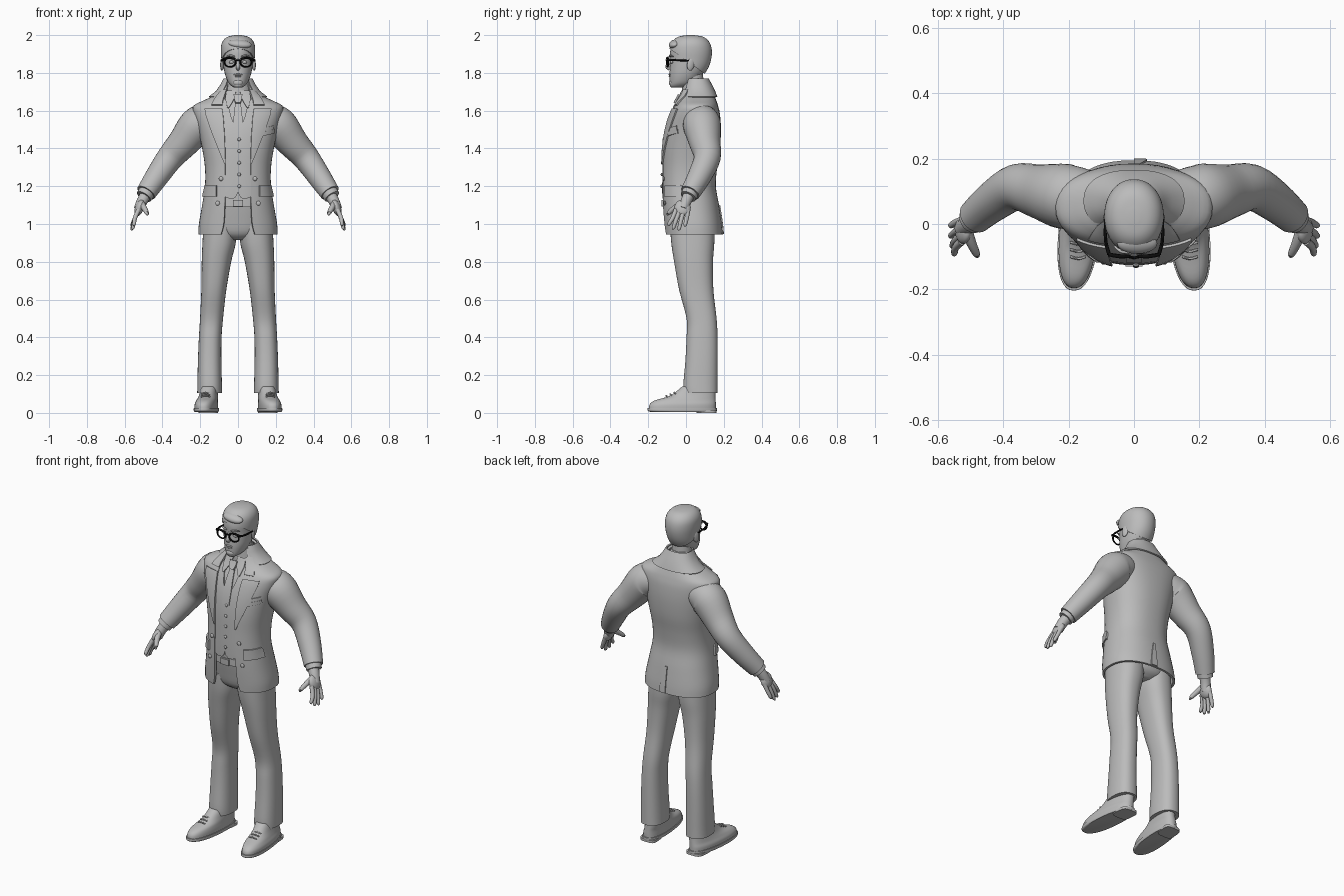
import bpy, bmesh, math
from mathutils import Vector

cube = bpy.data.objects.get("Cube")
if cube:
    bpy.data.objects.remove(cube, do_unlink=True)


def material(name, value):
    m = bpy.data.materials.new(name)
    m.use_nodes = True
    m.diffuse_color = (value, value, value, 1)
    m.node_tree.nodes["Principled BSDF"].inputs["Base Color"].default_value = (value, value, value, 1)
    return m


GREY, BLACK = material("clay grey", 0.5), material("frame black", 0.004)


def finish(ob, mat=GREY, thick=0, offset=0):
    """Colour, thicken and smooth an object."""
    ob.data.materials.clear()
    ob.data.materials.append(mat)
    bpy.ops.object.select_all(action="DESELECT")
    bpy.context.view_layer.objects.active = ob
    ob.select_set(True)
    if thick:
        mod = ob.modifiers.new("thickness", "SOLIDIFY")
        mod.thickness, mod.offset = thick, offset
        bpy.ops.object.convert(target="MESH")
    bpy.ops.object.shade_smooth_by_angle(angle=math.radians(45))
    return ob


def skin(name, rings, closed=True, mat=GREY, thick=0, offset=0, cut=None):
    """Surface through a list of rings; closed rings are capped."""
    bm = bmesh.new()
    grid = [[bm.verts.new(p) for p in ring] for ring in rings]
    n = len(grid[0])
    for lo, hi in zip(grid, grid[1:]):
        for j in range(n if closed else n - 1):
            k = (j + 1) % n
            bm.faces.new((lo[j], lo[k], hi[k], hi[j]))
    if closed:
        bm.faces.new(grid[0][::-1])
        bm.faces.new(grid[-1])
        bmesh.ops.recalc_face_normals(bm, faces=bm.faces[:])
    if cut:
        geom = bm.verts[:] + bm.edges[:] + bm.faces[:]
        bmesh.ops.bisect_plane(bm, geom=geom, plane_co=cut[0], plane_no=cut[1], clear_inner=True)
    me = bpy.data.meshes.new(name)
    bm.to_mesh(me)
    bm.free()
    ob = bpy.data.objects.new(name, me)
    bpy.context.collection.objects.link(ob)
    return finish(ob, mat, thick, offset)


def smooth(rows, steps=4):
    """Catmull-Rom interpolation of rows of numbers."""
    out, last = [], len(rows) - 1
    for i in range(last):
        quad = zip(rows[max(i - 1, 0)], rows[i], rows[i + 1], rows[min(i + 2, last)])
        quad = list(quad)
        for s in range(steps):
            t = s / steps
            out.append([b + t * (c - a + t * (2*a - 5*b + 4*c - d + t * (3*(b - c) + d - a))) / 2
                        for a, b, c, d in quad])
    return out + [list(rows[-1])]


def power(v, p):
    return math.copysign(abs(v) ** p, v)


def section(z, a, f, b, gap=0, p=0.85, cx=0, n=40, shear=0):
    """Horizontal rounded ring, optionally open at the front."""
    start = math.asin((gap / a) ** (1 / p)) if gap else 0
    count = n + 1 if gap else n
    ring = []
    for j in range(count):
        t = start + (2 * math.pi - 2 * start) * j / n
        y = (f + b) / 2 - (b - f) / 2 * power(math.cos(t), p)
        ring.append((cx + a * power(math.sin(t), p) + shear * y, y, z))
    return ring


def loft(name, rows, p=0.85, side=1, shear=0, **kw):
    """Rows are z, half width, front y, back y, centre x."""
    rings = [section(r[0], r[1], r[2], r[3], p=p, cx=side * r[4] if len(r) > 4 else 0,
                     shear=side * shear) for r in smooth(rows)]
    return skin(name, rings, **kw)


def tube(name, path, mat=GREY, n=16, steps=4):
    """Round limb; path rows are x, y, z, radius."""
    rows = smooth(path, steps)
    pts = [Vector(r[:3]) for r in rows]
    rings = []
    for i, (c, r) in enumerate(zip(pts, rows)):
        d = (pts[min(i + 1, len(pts) - 1)] - pts[max(i - 1, 0)]).normalized()
        u = d.cross(Vector((0.1, 0.7, 0.7)) if abs(d.y) < 0.6 else Vector((0, 0, 1))).normalized()
        v = d.cross(u)
        rings.append([c + r[3] * (u * math.cos(k) + v * math.sin(k))
                      for k in (2 * math.pi * j / n for j in range(n))])
    return skin(name, rings, mat=mat)


def ball(name, loc, size, rot=(0, 0, 0)):
    bpy.ops.mesh.primitive_uv_sphere_add(segments=20, ring_count=12, location=loc, rotation=rot)
    ob = bpy.context.object
    ob.name, ob.scale = name, size
    return finish(ob)


# Jacket: z, half width, front y, back y, half opening
JACKET = [(.945, .21, -.115, .195, .09), (1, .207, -.12, .19, .076), (1.1, .19, -.128, .175, .07),
          (1.2, .175, -.13, .158, .07), (1.3, .175, -.128, .165, .068), (1.4, .19, -.125, .18, .07),
          (1.5, .212, -.11, .185, .075), (1.58, .235, -.085, .18, .083), (1.625, .236, -.062, .17, .085),
          (1.655, .18, -.045, .16, .08), (1.68, .13, -.032, .15, .07), (1.72, .09, -.015, .135, .06),
          (1.76, .07, .0, .115, .05)]
DENSE = smooth(JACKET)
skin("jacket", [section(*r) for r in DENSE], closed=False, thick=.012, offset=-1)
skin("jacket_collar", [section(z, a, f, b, g) for z, a, f, b, g in
     [(1.672, .152, -.02, .162, .11), (1.70, .115, -.012, .152, .08),
      (1.735, .09, -.008, .135, .062), (1.768, .073, .004, .117, .052)]], closed=False, thick=.008)


def surface(x, z, back=False):
    """Depth of the jacket surface at x, z."""
    z = min(max(z, DENSE[0][0]), DENSE[-1][0])
    lo, hi = next((l, h) for l, h in zip(DENSE, DENSE[1:]) if l[0] <= z <= h[0])
    k = (z - lo[0]) / (hi[0] - lo[0])
    _, a, f, b, _ = [l + k * (h - l) for l, h in zip(lo, hi)]
    s = min(abs(x) / a, .995) ** (1 / .85)
    d = (b - f) / 2 * (1 - s * s) ** .425
    return (f + b) / 2 + (d if back else -d)


def panel(name, rows, off=.004, thick=.006, side=1, slant=0, back=False):
    """Cloth plate following the jacket; rows are z, inner x, outer x."""
    rings = []
    for z, x0, x1 in smooth(rows, 3):
        ring = []
        for j in range(9):
            x = x0 + (x1 - x0) * j / 8
            zz = z + slant * (x - x0)
            ring.append((side * x, surface(x, zz, back) + (off if back else -off), zz))
        rings.append(ring)
    return skin(name, rings, closed=False, thick=thick)


# Shirt, waistcoat, tie and belt
loft("shirt", [(z, a - .02, f + .014, b - .02) for z, a, f, b, _ in JACKET[2:]])
loft("neck", [(1.64, .075, -.01, .1), (1.70, .06, -.012, .098), (1.75, .056, -.015, .093),
              (1.80, .055, -.03, .09)], p=1)
loft("shirt_collar", [(1.68, .078, -.022, .115), (1.72, .068, -.02, .11), (1.752, .061, -.017, .105)], p=1)
panel("tie_blade", [(1.45, -.022, .022), (1.54, -.025, .025), (1.645, -.014, .014)], off=-.002)
panel("tie_knot", [(1.64, -.013, .013), (1.66, -.02, .02), (1.685, -.023, .023)], off=.007, thick=.014)
loft("belt", [(1.09, .168, -.117, .15), (1.13, .165, -.117, .15)])
panel("belt_buckle", [(1.092, -.026, .026), (1.128, -.026, .026)], off=-.004, thick=.01)
panel("back_vent", [(.948, 0, .04), (1.0, 0, .035), (1.1, 0, .012)], off=.003, back=True)
for i in range(5):
    z = 1.2 + i * .062
    ball("waistcoat_button", (.006, surface(0, z) + .001, z), (.009, .006, .009))

for side, word in ((1, "left"), (-1, "right")):
    panel(word + "_waistcoat", [(1.135, .022, .045), (1.17, 0, .1), (1.3, 0, .11), (1.47, 0, .12),
          (1.56, .034, .11), (1.66, .058, .09)], off=-.007, side=side)
    panel(word + "_shirt_collar_tip", [(1.615, .048, .056), (1.66, .022, .066), (1.705, .01, .06)],
          off=.001, side=side)
    panel(word + "_lapel", [(1.32, .066, .072), (1.45, .07, .125), (1.57, .078, .168), (1.61, .084, .175)],
          off=.005, side=side, thick=.008)
    panel(word + "_lapel_collar", [(1.63, .083, .14), (1.66, .078, .125), (1.71, .06, .086)],
          off=.005, side=side, thick=.008)
    panel(word + "_pocket_flap", [(1.145, .115, .186), (1.205, .115, .172)], side=side, off=.006, thick=.01)
    for x, z in ((.09, 1.24), (.108, 1.11)):
        ball(word + "_jacket_button", (side * x, surface(x, z) - .003, z), (.012, .006, .012))

    # Sleeve, cuff and hand
    def mirrored(path):
        return [(side * x, y, z, r) for x, y, z, r in path]
    tube(word + "_sleeve", mirrored([(.12, .085, 1.55, .075), (.165, .085, 1.545, .09),
         (.215, .085, 1.52, .1), (.29, .1, 1.43, .083), (.36, .112, 1.35, .071),
         (.43, .07, 1.25, .062), (.487, .022, 1.165, .053)]), n=28)
    tube(word + "_shirt_cuff", mirrored([(.475, .03, 1.18, .045), (.498, .012, 1.145, .043)]), n=24)
    for i in range(3):
        t = i * .017
        ball(word + "_cuff_button", (side * (.478 - t), .073 + t * .8, 1.193 + t * 1.3), (.007, .007, .007))
    tube(word + "_wrist", mirrored([(.485, .02, 1.16, .031), (.508, .0, 1.12, .029), (.524, -.015, 1.08, .027)]))
    ball(word + "_palm", (side * .522, -.018, 1.085), (.023, .043, .046), (.3, side * -.35, 0))
    fingers = {"index": (-.053, -.09, .99, .55), "middle": (-.032, -.066, .972, .556),
               "ring": (-.011, -.036, .967, .56), "little": (.011, -.004, .987, .56)}
    for finger, (y0, y1, z1, x1) in fingers.items():
        mid = (y0 + y1) / 2
        tube(word + "_" + finger + "_finger", mirrored([(.527, y0, 1.075, .0125), (.546, mid, 1.03, .0115),
             (x1, y1, z1 + .01, .0095), (x1, y1, z1, .004)]), n=10)
    tube(word + "_thumb", mirrored([(.512, -.02, 1.11, .018), (.497, -.06, 1.085, .015),
         (.482, -.092, 1.058, .011), (.48, -.099, 1.046, .004)]), n=10)

    # Trouser leg
    loft(word + "_trouser_leg", [(.105, .066, -.012, .168, .15), (.15, .065, -.014, .168, .15),
         (.28, .062, -.003, .168, .15), (.4, .06, .003, .167, .147), (.5, .061, .003, .162, .14),
         (.65, .066, -.036, .145, .128), (.8, .078, -.063, .143, .114), (.9, .088, -.078, .15, .1),
         (1, .088, -.085, .15, .094)], side=side)
    # Shoe
    loft(word + "_shoe", [(.018, .059, -.197, .158, .166), (.045, .059, -.192, .158, .166),
         (.066, .054, -.165, .157, .163), (.085, .05, -.1, .156, .16), (.105, .047, -.062, .155, .158),
         (.14, .045, -.02, .15, .155)], side=side, shear=-.09)
    loft(word + "_shoe_sole", [(.006, .06, -.19, .16, .166), (.012, .063, -.203, .164, .166),
         (.026, .063, -.203, .164, .166)], side=side, shear=-.09)
    loft(word + "_shoe_heel", [(0, .05, .055, .162, .166), (.015, .05, .055, .162, .166)],
         p=.5, side=side, shear=-.09)
    for i in range(3):
        y, z = -.1 + i * .022, .086 + i * .008
        tube(word + "_shoelace", [(side * .148, y, z, .004), (side * .17, y - .006, z + .006, .004),
             (side * .195, y, z, .004)], n=8)

    # Ear, eye, brow and spectacle side
    ball(word + "_ear", (side * .084, .025, 1.845), (.009, .02, .034), (-.15, 0, side * .3))
    ball(word + "_eye", (side * .035, -.076, 1.857), (.014, .008, .008))
    tube(word + "_eyebrow", mirrored([(.016, -.088, 1.885, .004), (.04, -.084, 1.892, .005),
         (.06, -.068, 1.886, .003)]), n=8)
    bpy.ops.mesh.primitive_torus_add(location=(side * .042, -.097, 1.856), major_radius=.027, minor_radius=.0045,
                                     rotation=(math.pi / 2, 0, side * .12), major_segments=28, minor_segments=8)
    rim = bpy.context.object
    rim.name, rim.scale = word + "_spectacle_rim", (1.1, .9, 1)
    finish(rim, BLACK)
    tube(word + "_spectacle_brow_bar", mirrored([(.014, -.099, 1.872, .005), (.045, -.099, 1.88, .006),
         (.078, -.093, 1.873, .006)]), BLACK, n=8)
    tube(word + "_spectacle_temple", mirrored([(.076, -.093, 1.87, .006), (.087, -.05, 1.867, .005),
         (.088, .015, 1.865, .004)]), BLACK, n=8)

# Breast pocket and folded handkerchief
panel("breast_pocket", [(1.465, .13, .19), (1.487, .13, .19)], slant=.25, thick=.008)
panel("handkerchief", [(1.485, .137, .187), (1.508, .137, .187)], slant=.25, off=.003)

# Trouser seat
loft("trouser_seat", [(.915, .05, -.035, .11), (.95, .14, -.075, .15), (1.03, .165, -.095, .155),
                      (1.11, .165, -.11, .148)])

# Head, face and hair
HEAD = [(1.722, .018, -.075, -.02), (1.73, .034, -.085, .02), (1.75, .052, -.086, .05),
        (1.79, .068, -.087, .085), (1.83, .076, -.085, .112), (1.87, .08, -.083, .126),
        (1.91, .083, -.084, .13), (1.945, .08, -.076, .123), (1.97, .066, -.057, .105),
        (1.985, .042, -.03, .078), (1.991, .008, .01, .035)]
loft("head", HEAD, p=.95)
loft("hair", [(1.85 + (z - 1.85) * 1.06, a + .008, f - .005, b + .007) for z, a, f, b in HEAD],
     p=.95, cut=((0, -.09, 1.93), (0, .15, .21)), thick=.008, offset=-1)
ball("hair_quiff", (.01, -.06, 1.953), (.062, .032, .022), (.35, .1, 0))
tube("nose", [(0, -.08, 1.87, .007), (0, -.092, 1.85, .009), (0, -.098, 1.832, .0115),
              (0, -.085, 1.82, .009)], n=12)
ball("upper_lip", (0, -.086, 1.791), (.024, .007, .005))
ball("lower_lip", (0, -.085, 1.782), (.019, .007, .005))
ball("chin", (0, -.075, 1.748), (.026, .016, .018))
tube("spectacle_bridge", [(-.017, -.098, 1.862, .004), (0, -.104, 1.868, .004), (.017, -.098, 1.862, .004)],
     BLACK, n=8)
